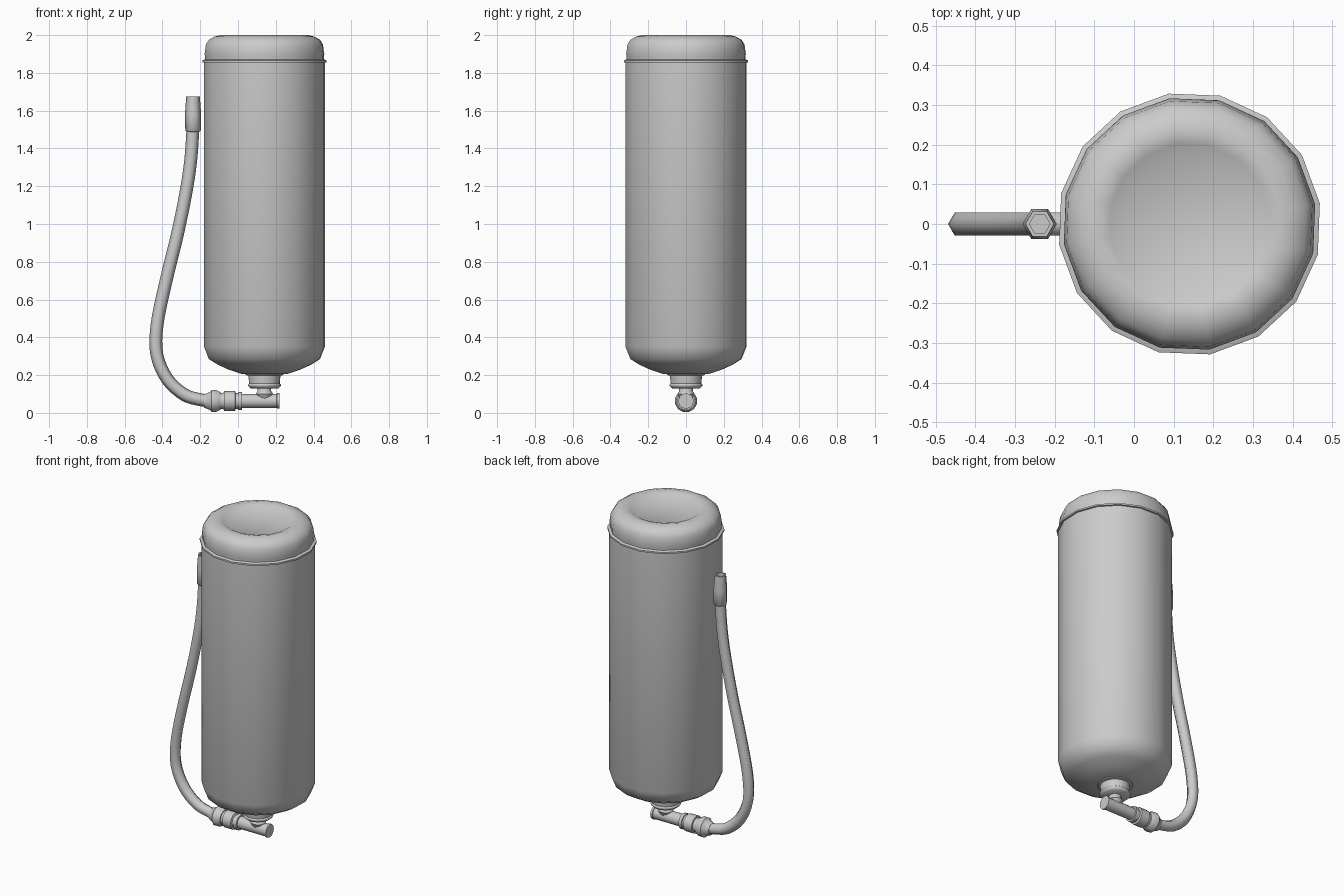
import bpy, bmesh, math
from mathutils import Vector

if "Cube" in bpy.data.objects:
    bpy.data.objects.remove(bpy.data.objects["Cube"])

CX = 0.14    # tank axis x
PZ = 0.063   # outlet pipe height


def skin(name, path, sides, phase=0.0, axis=None, smooth=50):
    """Skin rings (x, z, radius) along a path in the xz plane; a fixed axis makes a lathe."""
    bm = bmesh.new()
    rings = []
    for i, (x, z, r) in enumerate(path):
        if axis:
            t = Vector(axis)
        else:
            a, b = path[max(i - 1, 0)], path[min(i + 1, len(path) - 1)]
            t = Vector((b[0] - a[0], 0, b[1] - a[1])).normalized()
        u = Vector((t.z, 0, -t.x))
        v = Vector((0, 1, 0))
        ring = []
        for k in range(sides):
            an = math.radians(phase) + 2 * math.pi * k / sides
            ring.append(bm.verts.new(Vector((x, 0, z)) + r * (math.cos(an) * u + math.sin(an) * v)))
        rings.append(ring)
    for a, b in zip(rings, rings[1:]):
        for k in range(sides):
            n = (k + 1) % sides
            bm.faces.new((a[k], a[n], b[n], b[k]))
    bm.faces.new(rings[0][::-1])
    bm.faces.new(rings[-1])
    bmesh.ops.recalc_face_normals(bm, faces=bm.faces)
    me = bpy.data.meshes.new(name)
    bm.to_mesh(me)
    bm.free()
    ob = bpy.data.objects.new(name, me)
    bpy.context.collection.objects.link(ob)
    bpy.ops.object.select_all(action='DESELECT')
    ob.select_set(True)
    bpy.context.view_layer.objects.active = ob
    bpy.ops.object.shade_smooth_by_angle(angle=math.radians(smooth))
    return ob


def upright(name, profile, sides, phase=0.0, x=CX, smooth=50):
    return skin(name, [(x, z, r) for r, z in profile], sides, phase, (0, 0, 1), smooth)


def lengthwise(name, profile, sides, phase=0.0):
    return skin(name, [(x, PZ, r) for x, r in profile], sides, phase, (1, 0, 0))


def spline(pts, steps=4):
    """Catmull-Rom curve through 2D points."""
    p = [Vector(q) for q in pts]
    p = [2 * p[0] - p[1]] + p + [2 * p[-1] - p[-2]]
    out = []
    for i in range(1, len(p) - 2):
        a, b, c, d = p[i - 1:i + 3]
        for s in range(steps):
            t = s / steps
            out.append(0.5 * (2 * b + (c - a) * t + (2 * a - 5 * b + 4 * c - d) * t * t
                              + (3 * b - a - 3 * c + d) * t ** 3))
    return out + [p[-2]]


# tank body with rounded bottom
upright("tank_body", [(0.12, 0.205), (0.19, 0.228), (0.25, 0.255), (0.298, 0.285),
                      (0.324, 0.35), (0.324, 1.86)], 16, 9)
# rim ring
upright("tank_rim", [(0.32, 1.854), (0.333, 1.856), (0.333, 1.866), (0.318, 1.872)], 16, 9, smooth=35)
# lid with dished top
upright("tank_lid", [(0.318, 1.86), (0.318, 1.885), (0.321, 1.90), (0.317, 1.925), (0.314, 1.95),
                     (0.298, 1.975), (0.268, 1.992), (0.235, 2.0), (0.205, 1.992),
                     (0.17, 1.972)], 16, 9)

# neck under the tank, then the tee stem
upright("neck", [(0.105, 0.21), (0.10, 0.20), (0.086, 0.197), (0.082, 0.155), (0.088, 0.15),
                 (0.088, 0.143), (0.075, 0.13)], 16, 9)
upright("tee_stem", [(0.036, 0.14), (0.036, 0.115), (0.046, 0.10), (0.03, 0.07)], 12)

# outlet pipe with end lip
lengthwise("outlet_pipe", [(-0.02, 0.037), (0.205, 0.037), (0.207, 0.041), (0.22, 0.041)], 12)
# flange, coupling and hose nut
lengthwise("pipe_flange", [(0.0, 0.048), (0.02, 0.048)], 12)
lengthwise("coupling", [(-0.10, 0.042), (-0.075, 0.044), (-0.074, 0.053), (-0.016, 0.053),
                        (-0.012, 0.042), (0.005, 0.042)], 12)
lengthwise("hose_nut", [(-0.18, 0.036), (-0.147, 0.05), (-0.14, 0.06), (-0.115, 0.06),
                        (-0.092, 0.048)], 12, 15)

# hose
hose = spline([(-0.15, 0.064), (-0.20, 0.07), (-0.285, 0.097), (-0.375, 0.18), (-0.43, 0.31),
               (-0.428, 0.47), (-0.383, 0.69), (-0.322, 0.94), (-0.275, 1.17), (-0.25, 1.34),
               (-0.238, 1.51)])
skin("hose", [(p.x, p.y, 0.034) for p in hose], 6, smooth=70)
# hollow nozzle
upright("nozzle", [(0.034, 1.488), (0.041, 1.495), (0.043, 1.58), (0.036, 1.675),
                   (0.026, 1.675), (0.026, 1.62)], 6, x=-0.238, smooth=65)
